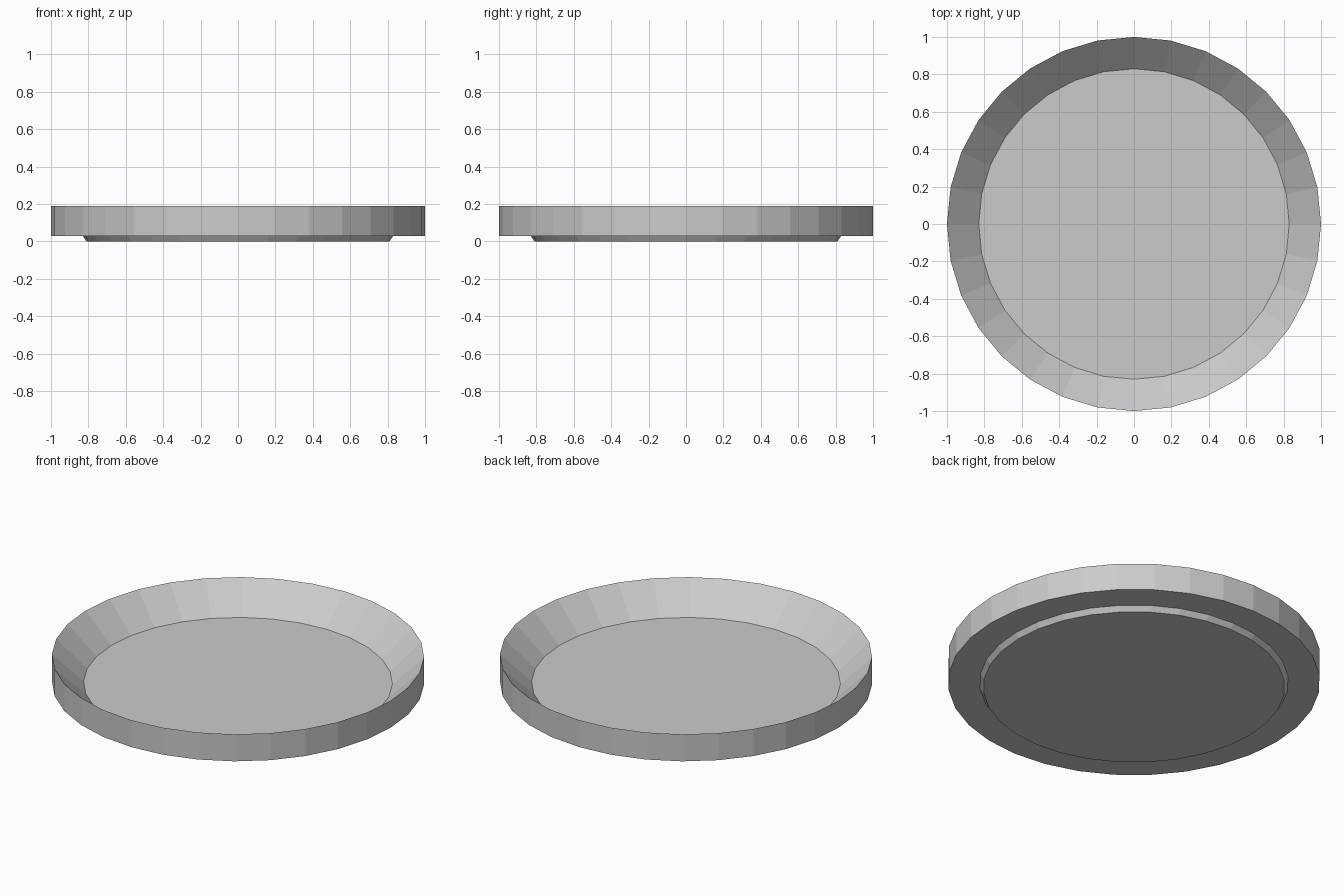
import bpy, bmesh
from math import sin, cos, pi

if "Cube" in bpy.data.objects:
    bpy.data.objects.remove(bpy.data.objects["Cube"])

SIDES = 32

# Profile (radius, height) from inner floor, over the sharp rim, down to the foot
PROFILE = [(0.83, 0.03), (1.0, 0.19), (1.0, 0.03), (0.83, 0.03), (0.81, 0.0)]


def ring(bm, r, z):
    return [bm.verts.new((r * cos(2 * pi * i / SIDES), r * sin(2 * pi * i / SIDES), z))
            for i in range(SIDES)]


bm = bmesh.new()
rings = [ring(bm, r, z) for r, z in PROFILE]

# Sloped inside, outer wall, underside ledge and foot bevel
for a, b in zip(rings, rings[1:]):
    for i in range(SIDES):
        j = (i + 1) % SIDES
        bm.faces.new((a[i], b[i], b[j], a[j]))

# Dish floor (facing up) and foot base (facing down)
bm.faces.new(rings[0])
bm.faces.new(rings[-1][::-1])
bmesh.ops.recalc_face_normals(bm, faces=bm.faces)

mesh = bpy.data.meshes.new("round_tray")
bm.to_mesh(mesh)
bm.free()
tray = bpy.data.objects.new("round_tray", mesh)
bpy.context.collection.objects.link(tray)
